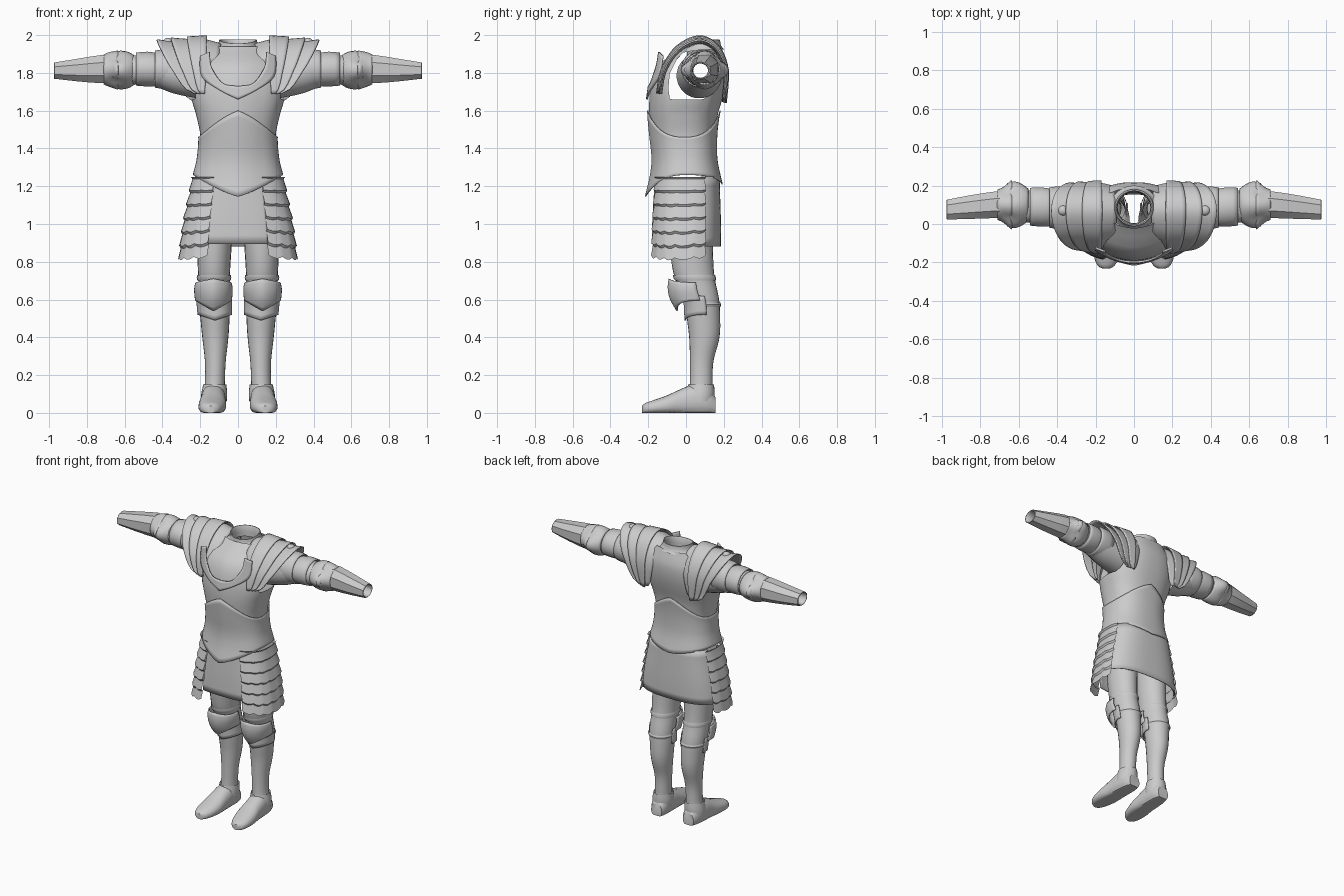
import bpy, bmesh
from math import sin, cos, pi, radians
from mathutils import Vector

if "Cube" in bpy.data.objects:
    bpy.data.objects.remove(bpy.data.objects["Cube"])


def look(tab, t):
    """Smoothly interpolate table rows by their first column."""
    i = 0
    while i < len(tab) - 2 and t > tab[i + 1][0]:
        i += 1
    g = lambda k: tab[min(max(k, 0), len(tab) - 1)]
    a, b, c, d = g(i - 1), g(i), g(i + 1), g(i + 2)
    f = min(max((t - b[0]) / (c[0] - b[0]), 0), 1)
    return [b[k] + .5 * f * (c[k] - a[k] + f * (2 * a[k] - 5 * b[k] + 4 * c[k] - d[k]
            + f * (3 * (b[k] - c[k]) + d[k] - a[k]))) for k in range(1, len(b))]


def surf(name, f, nu, nv, thick=0, mirror=True, caps=False):
    """Grid surface from f(u, v), u and v in 0..1; optionally a mirrored twin."""
    for s, side in ((1, "left_"), (-1, "right_")) if mirror else ((1, ""),):
        bm = bmesh.new()
        rows = []
        for j in range(nv + 1):
            pts = [f(i / nu, j / nv) for i in range(nu + 1)]
            rows.append([bm.verts.new((p[0] * s, p[1], p[2])) for p in pts])
        for r, q in zip(rows, rows[1:]):
            for i in range(nu):
                bm.faces.new((r[i], r[i + 1], q[i + 1], q[i]))
        if caps:
            bm.faces.new(rows[0][:-1])
            bm.faces.new(rows[-1][:-1])
        bmesh.ops.remove_doubles(bm, verts=bm.verts, dist=1e-5)
        bmesh.ops.recalc_face_normals(bm, faces=bm.faces)
        me = bpy.data.meshes.new(side + name)
        bm.to_mesh(me)
        bm.free()
        ob = bpy.data.objects.new(side + name, me)
        bpy.context.collection.objects.link(ob)
        if thick:
            m = ob.modifiers.new("thickness", "SOLIDIFY")
            m.thickness, m.offset = thick, 0


def se(a, n):
    """Superellipse direction at angle a."""
    c, s = cos(a), sin(a)
    k = lambda w: (1 if w > 0 else -1) * abs(w) ** (2 / n)
    return k(c), k(s)


def hoop(a, z, row, off=0, n=2.4):
    """Point on a horizontal section given as half width, front y, back y."""
    w, yf, yb = row
    c, s = se(a, n)
    return Vector((c * (w + off), (yf + yb) / 2 + s * ((yb - yf) / 2 + off), z))


def mix(a, b, t):
    return a + (b - a) * t


# --- cuirass: inner shell with arm holes, overlapping waist plate ---
TORSO = [(1.12, .25, -.198, .205), (1.26, .228, -.168, .172), (1.35, .207, -.16, .155),
         (1.47, .2, -.172, .155), (1.58, .222, -.182, .168), (1.66, .245, -.182, .192),
         (1.75, .25, -.17, .212), (1.85, .225, -.125, .215), (1.94, .16, -.01, .185)]


def body(a, z, off=0):
    p = hoop(a, z, look(TORSO, z), off)
    if sin(a) < 0:
        p.y -= .012 * max(0, 1 - abs(p.x) / .12)
    return p


def chest(u, v):
    a = u * 2 * pi
    k = min(max((abs(sin(a)) - .4) / .35, 0), 1)
    return body(a, mix(1.4, 1.66 + .28 * k * k * (3 - 2 * k), v))


def waist(u, v):
    a = u * 2 * pi
    k = abs(cos(a))
    low = mix(1.145 if sin(a) < 0 else 1.21, 1.26, k)
    return body(a, mix(low, 1.6 - .14 * k, v), .008)


surf("chest_plate", chest, 72, 14, mirror=False)
surf("waist_plate", waist, 72, 14, .006, mirror=False)

# --- neck ring and V shaped collar ---
NECK = [(0, .125, .115, 1.925), (1, .105, .1, 1.945), (2, .1, .095, 1.975), (3, .088, .083, 1.965), (4, .085, .08, 1.9)]


def neck(u, v):
    rx, ry, z = look(NECK, v * 4)
    a = u * 2 * pi
    return rx * cos(a), .085 + ry * sin(a), z - .02 * max(0, -sin(a))


INNER = [(0, 0, 1.73), (.35, .08, 1.745), (.7, .14, 1.83), (1, .15, 1.91)]
OUTER = [(0, 0, 1.66), (.35, .1, 1.71), (.7, .19, 1.78), (1, .2, 1.89)]


def collar(u, v):
    s = u * 2 - 1
    (xi, zi), (xo, zo) = look(INNER, abs(s)), look(OUTER, abs(s))
    x, z = mix(xi, xo, v), mix(zi, zo, v)
    return x * (1 if s > 0 else -1), -.207 + .14 * (z - 1.66) + 1.3 * x * x, z


surf("neck_ring", neck, 32, 8, mirror=False)
surf("front_collar", collar, 32, 4, .01, mirror=False)

# --- pauldrons: three overlapping arched lames per shoulder, plus inner yoke ---
ARCH = [(0, -.155, 1.69), (.15, -.13, 1.82), (.32, -.05, 1.94), (.5, .07, 1.995),
        (.68, .17, 1.945), (.85, .222, 1.82), (1, .212, 1.64)]


def lame(x0, x1, scale, flare):
    def f(u, v):
        y, z = look(ARCH, u)
        k = scale + flare * v
        e = .2 + .8 * max(sin(pi * u), 0) ** .7
        x = .18 + (mix(x0, x1, v) - .18) * e
        return x, .06 + (y - .06) * k, 1.7 + (z - 1.7) * k
    return f


surf("shoulder_yoke", lame(.09, .18, .86, .08), 28, 4, .006)
surf("inner_pauldron_lame", lame(.165, .27, 1.0, -.02), 28, 5, .008)
surf("middle_pauldron_lame", lame(.25, .355, .93, .03), 28, 5, .008)
surf("outer_pauldron_lame", lame(.33, .43, .88, .05), 28, 5, .008)


def rivet(u, v):
    a, b = u * 2 * pi, v * pi / 2
    return .37 + .026 * cos(a) * cos(b), .07 + .026 * sin(a) * cos(b), 1.965 + .02 * sin(b)


surf("pauldron_rivet", rivet, 16, 4)


# --- arms: open tubes along x ---
def tube_x(tab, n=2, sides_lobe=0):
    def f(u, v):
        x, cy, cz, ry, rz = look(tab, v * tab[-1][0])
        c, s = se(u * 2 * pi + pi / 8, n)
        k = 1 + sides_lobe * v * (cos(4 * u * 2 * pi + pi / 2) - .3)
        return x, cy + c * ry * k, cz + s * rz * k
    return f


def table(*rows):
    return [(i,) + r for i, r in enumerate(rows)]


surf("upper_sleeve", tube_x(table((.22, .07, 1.785, .12, .12), (.34, .075, 1.8, .108, .11),
     (.45, .085, 1.815, .094, .085), (.54, .09, 1.815, .085, .078), (.64, .1, 1.815, .075, .072))), 24, 16)
surf("upper_arm_band", tube_x(table((.33, .08, 1.815, .105, .105), (.4, .085, 1.82, .108, .102),
     (.44, .085, 1.82, .102, .096))), 24, 4, .006)
surf("lower_arm_band", tube_x(table((.43, .085, 1.818, .095, .085), (.48, .088, 1.82, .1, .09),
     (.54, .09, 1.82, .096, .085))), 24, 4, .006)
surf("elbow_guard", tube_x(table((.55, .1, 1.815, .08, .075), (.58, .1, 1.815, .1, .09),
     (.62, .1, 1.815, .112, .094), (.66, .1, 1.815, .1, .085)), 2, .13), 32, 6, .006)
surf("elbow_flare", tube_x(table((.71, .1, 1.818, .075, .076), (.68, .1, 1.818, .085, .085),
     (.635, .1, 1.815, .115, .092)), 2, .14), 32, 5, .006)
surf("forearm_guard", tube_x(table((.65, .1, 1.82, .076, .076), (.72, .1, 1.82, .074, .08),
     (.85, .088, 1.815, .066, .064), (.972, .075, 1.812, .055, .046)), 2.3), 8, 6)
surf("wrist_cuff", tube_x(table((.972, .075, 1.812, .055, .046), (.965, .075, 1.812, .042, .038),
     (.88, .08, 1.812, .042, .04))), 16, 4)

# --- skirt: front and back tassets, layered side panels ---
SKIRT = [(.8, .3, -.18, .18), (1.0, .278, -.176, .182), (1.25, .232, -.163, .175)]


def panel(a0, a1, low, top, off=0, rows=0, spread=0):
    def f(u, v):
        z = mix(low, top, v)
        k = u * 2 - 1
        a = radians(mix(a0, a1, u) + spread * k * (1 - v))
        if rows:
            z -= (1 - v) * (.012 * abs(sin(u * 5 * pi)) + .015 * sin(pi * u))
        o = off + (.012 * (1 - (v * rows) % 1) if rows else 0)
        return hoop(a, z, look(SKIRT, z), o, 2.7)
    return f


surf("front_tasset", panel(-116, -64, .895, 1.25), 20, 8, .006, mirror=False)
surf("back_tasset", panel(18, 162, .88, 1.25), 40, 8, .006, mirror=False)
surf("side_tasset", panel(-66, 25, .835, 1.25, .006, 6), 30, 36)

# --- legs: vertical tubes ---
LEG = [(.06, .128, .075, .06, .065), (.15, .123, .08, .053, .06), (.27, .12, .083, .055, .062),
       (.4, .12, .097, .069, .08), (.5, .122, .093, .077, .088), (.6, .126, .085, .082, .09),
       (.72, .127, .045, .084, .106), (.84, .126, .03, .09, .113), (1.12, .122, .02, .1, .12)]


def leg(a, z, off=0):
    cx, cy, rx, ry = look(LEG, z)
    return cx + (rx + off) * cos(a), cy + (ry + off) * sin(a), z


def wrap(z0, z1, off):
    return lambda u, v: leg(u * 2 * pi, mix(z0, z1, v), off + .004 * sin(pi * v))


surf("leg", lambda u, v: leg(u * 2 * pi, mix(.06, 1.12, v)), 24, 40)
surf("boot_cuff", wrap(.06, .15, .008), 24, 5)
surf("upper_knee_strap", wrap(.7, .73, .004), 24, 2)
surf("calf_strap", wrap(.56, .585, .004), 24, 2)

KNEE = [(.53, .084, -.035, .17), (.6, .094, -.072, .19), (.66, .098, -.085, .17), (.715, .086, -.08, .16)]


def knee(u, v):
    a = radians(mix(-185, 5, u))
    z = mix(.54 + .055 * abs(cos(a)), .71 - .02 * abs(cos(a)), v)
    p = hoop(a, z, look(KNEE, z), 0, 2.2)
    return p.x + .13, p.y - .008 * max(0, 1 - abs(p.x) / .05), z


surf("knee_cop", knee, 24, 8, .008)
surf("knee_lower_plate", lambda u, v: leg(radians(mix(-190, 10, u)),
     mix(.49 + .03 * abs(cos(radians(mix(-190, 10, u)))), .62, v), .01), 24, 5, .006)

# --- boots: sections along y with a flat sole ---
FOOT = table((.155, .125, .042, .085), (.11, .127, .06, .14), (.04, .13, .066, .15), (-.03, .132, .068, .125),
             (-.1, .136, .073, .093), (-.17, .142, .065, .068), (-.215, .145, .045, .052), (-.232, .145, .018, .038))


def foot(u, v):
    y, cx, hw, h = look(FOOT, v * 7)
    c, s = se(u * 2 * pi, 2.3)
    z = h * (.4 + .6 * s) if s > 0 else h * .4 * max(0, 1 + 1.25 * s)
    return cx + hw * c, y, z


surf("boot", foot, 24, 24, caps=True)

# --- shading ---
for ob in bpy.context.scene.objects:
    ob.select_set(True)
    bpy.context.view_layer.objects.active = ob
bpy.ops.object.shade_smooth_by_angle(angle=radians(35))
